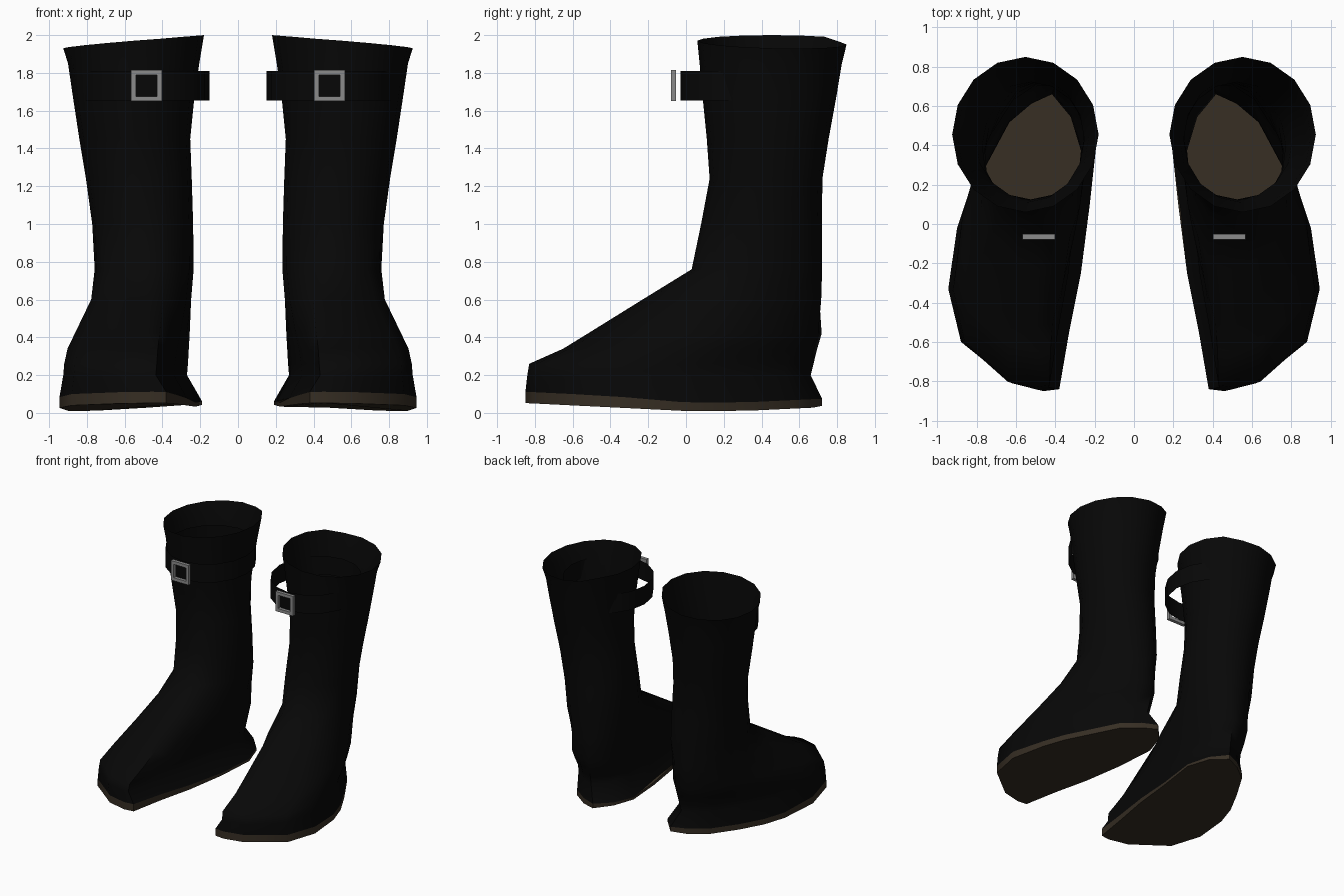
import bpy, bmesh, math

if "Cube" in bpy.data.objects:
    bpy.data.objects.remove(bpy.data.objects["Cube"])


def material(name, rgb):
    m = bpy.data.materials.new(name)
    m.diffuse_color = (*rgb, 1)
    m.use_nodes = True
    m.node_tree.nodes["Principled BSDF"].inputs["Base Color"].default_value = m.diffuse_color
    return m


LEATHER = material("black leather", (0.0022, 0.0022, 0.0022))
RUBBER = material("brown sole", (0.037, 0.027, 0.017))
METAL = material("grey metal", (0.26, 0.26, 0.26))
N = 16

# Outline of the foot, counterclockwise from the toe
FOOT = [(.46, -.85), (.62, -.81), (.88, -.6), (.945, -.33), (.90, -.02), (.84, .16),
        (.74, .35), (.61, .57), (.48, .67), (.36, .72), (.25, .60), (.19, .42),
        (.225, .1), (.27, -.25), (.33, -.55), (.38, -.84)]
FOOT_UNIT = [((x - .19) / .755, (y + .85) / 1.57) for x, y in FOOT]
ROUND_UNIT = [(.5 + .5 * math.sin(math.tau * i / N), .5 - .5 * math.cos(math.tau * i / N))
              for i in range(N)]


def ring(z, x0, x1, y0, y1, roundness):
    """Cross-section inside a box, from foot-shaped (0) to oval (1)."""
    out = []
    for (fx, fy), (rx, ry) in zip(FOOT_UNIT, ROUND_UNIT):
        u, v = fx + (rx - fx) * roundness, fy + (ry - fy) * roundness
        out.append((x0 + (x1 - x0) * u, y0 + (y1 - y0) * v, z))
    return out


def loft(name, rings, mat, caps=False):
    """Skin a stack of rings, then mirror it to make the pair."""
    bm = bmesh.new()
    rows = [[bm.verts.new(p) for p in r] for r in rings]
    n = len(rows[0])
    for a, b in zip(rows, rows[1:]):
        for i in range(n):
            j = (i + 1) % n
            bm.faces.new((a[i], a[j], b[j], b[i]))
    if caps:
        bm.faces.new(rows[0][::-1])
        bm.faces.new(rows[-1])
    return finish(name, bm, mat, True)


def finish(name, bm, mat, smooth):
    me = bpy.data.meshes.new(name)
    bm.to_mesh(me)
    bm.free()
    ob = bpy.data.objects.new(name, me)
    bpy.context.collection.objects.link(ob)
    me.materials.append(mat)
    if smooth:
        bpy.ops.object.select_all(action='DESELECT')
        ob.select_set(True)
        bpy.context.view_layer.objects.active = ob
        bpy.ops.object.shade_smooth_by_angle(angle=math.radians(65))
    mod = ob.modifiers.new("pair", 'MIRROR')
    mod.use_mirror_merge = False
    return ob


def ground_z(y):
    """The sole lifts at the toe and a little at the heel."""
    return .01 + (.042 * -y / .85 if y < 0 else .02 * max(0, y - .3) / .42)


def welt_z(y):
    return ground_z(y) + .045 + .015 * min(1, max(0, -y / .4))


def sole_z(x, y):
    """Underside, rounded up along the inner edge of the heel."""
    return ground_z(y) + .027 * max(0, (.42 - x) / .23) * (y > -.6)


# Sole
bottom = [(x, y, sole_z(x, y)) for x, y in FOOT]
top = [(x, y, welt_z(y)) for x, y in FOOT]
loft("sole", [bottom, top], RUBBER, caps=True)

# Boot upper: foot, ankle and open shaft
rim = [(x, y, 2.0 - .06 * (x - .18) / .75 - .02 * (y - .06) / .79 * (x > .3))
       for x, y, z in ring(2, .18, .925, .06, .85, 1)]
levels = [
    (.20, .27, .925, -.84, .66, .0),
    (.26, .265, .92, -.83, .675, .0),
    (.34, .258, .905, -.65, .70, .1),
    (.42, .25, .87, -.52, .73, .25),
    (.60, .238, .79, -.23, .728, .6),
    (.76, .23, .765, .03, .725, .8),
    (1.0, .235, .775, .08, .722, .9),
    (1.24, .245, .805, .125, .722, 1),
    (1.45, .253, .84, .11, .755, 1),
    (1.68, .23, .875, .087, .797, 1),
    (1.85, .205, .90, .072, .825, 1),
]
loft("boot_upper", [top] + [ring(*l) for l in levels] + [rim], LEATHER)

# Loose strap around the shaft
strap_box = (.15, .825, -.03, .70, 1)
loft("strap", [ring(1.655, *strap_box), ring(1.81, *strap_box)], LEATHER)

# Square buckle frame
bm = bmesh.new()


def square(h, y):
    return [bm.verts.new((.484 + sx * h, y, 1.732 + sz * h))
            for sx, sz in ((-1, -1), (1, -1), (1, 1), (-1, 1))]


loops = [square(.082, -.08), square(.082, -.052), square(.056, -.052), square(.056, -.08)]
for k in range(4):
    a, b = loops[k], loops[(k + 1) % 4]
    for i in range(4):
        j = (i + 1) % 4
        bm.faces.new((a[i], b[i], b[j], a[j]))
bmesh.ops.recalc_face_normals(bm, faces=bm.faces)
finish("buckle", bm, METAL, False)
